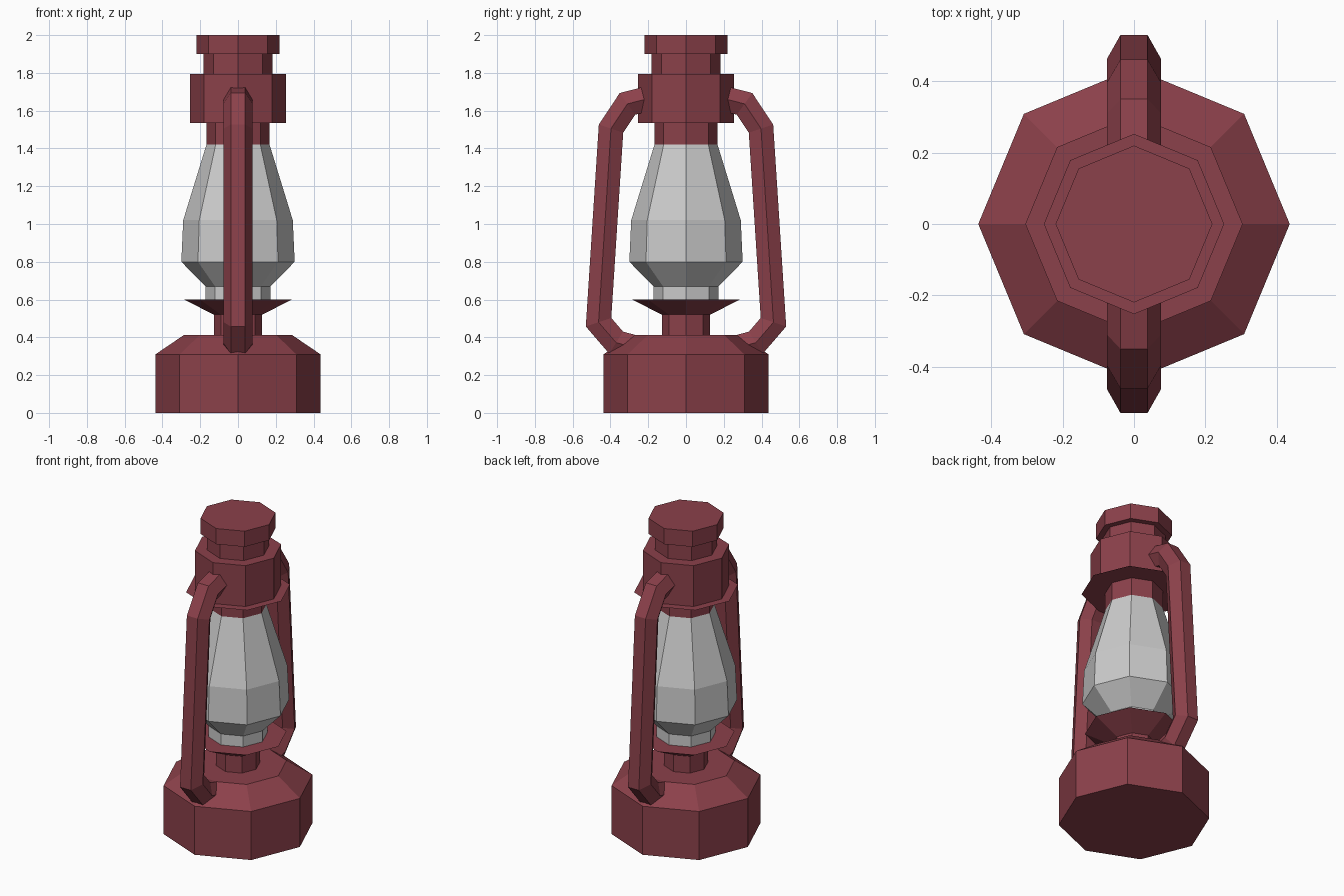
import bpy, bmesh, math
from mathutils import Vector

if "Cube" in bpy.data.objects:
    bpy.data.objects.remove(bpy.data.objects["Cube"])

red = bpy.data.materials.new("red_enamel")
red.diffuse_color = (0.26, 0.052, 0.069, 1)
red.use_nodes = True
red.node_tree.nodes["Principled BSDF"].inputs["Base Color"].default_value = red.diffuse_color


def skin(name, rings, mat=None, capped=True):
    """Join rings of equal point count into a flat-shaded surface."""
    bm = bmesh.new()
    loops = [[bm.verts.new(p) for p in ring] for ring in rings]
    n = len(loops[0])
    for a, b in zip(loops, loops[1:]):
        for i in range(n):
            j = (i + 1) % n
            bm.faces.new((a[i], a[j], b[j], b[i]))
    if capped:
        bm.faces.new(loops[0][::-1])
        bm.faces.new(loops[-1])
        bmesh.ops.recalc_face_normals(bm, faces=bm.faces)
    mesh = bpy.data.meshes.new(name)
    bm.to_mesh(mesh)
    bm.free()
    if mat:
        mesh.materials.append(mat)
    obj = bpy.data.objects.new(name, mesh)
    bpy.context.collection.objects.link(obj)
    return obj


def lathe(name, profile, mat=None, sides=8, capped=True):
    """Turn a (radius, z) profile into an eight-sided form."""
    angles = [math.tau * i / sides for i in range(sides)]
    skin(name, [[(r * math.cos(a), r * math.sin(a), z) for a in angles]
                for r, z in profile], mat, capped)


def tube(name, path, radius, side, mat):
    """Sweep a hexagon along a (y, z) path with mitred bends."""
    pts = [Vector((y * side, z)) for y, z in path]
    rings = []
    for i, p in enumerate(pts):
        d0 = (p - pts[max(i - 1, 0)]).normalized()
        d1 = (pts[min(i + 1, len(pts) - 1)] - p).normalized()
        tangent = (d0 + d1).normalized()
        normal = Vector((-tangent.y, tangent.x))
        normal /= normal.dot(Vector((-d1.y, d1.x)) if d1.length else Vector((-d0.y, d0.x)))
        ring = []
        for k in range(6):
            a = math.tau * k / 6
            q = p + normal * radius * math.sin(a)
            ring.append((radius * math.cos(a), q.x, q.y))
        rings.append(ring)
    skin(name, rings, mat)


# Fuel tank
lathe("fuel_tank", [(0.437, 0), (0.437, 0.31), (0.285, 0.413)], red)
# Burner stem flaring into the globe plate
lathe("burner", [(0.128, 0.40), (0.128, 0.52), (0.285, 0.60)], red)
# Glass globe
lathe("glass_globe", [(0.172, 0.60), (0.172, 0.67), (0.30, 0.80),
                      (0.29, 1.02), (0.167, 1.42)])
# Chimney collar, hood and cap
lathe("chimney_hood", [(0.167, 1.42), (0.167, 1.534), (0.253, 1.534),
                       (0.253, 1.795), (0.183, 1.795), (0.183, 1.90),
                       (0.22, 1.90), (0.22, 2.0)], red)
# Sheet brim around the foot of the hood
lathe("hood_brim", [(0.305, 1.534), (0.253, 1.534)], red, capped=False)
# Side frame tubes, front and back
frame = [(0.205, 1.663), (0.31, 1.636), (0.397, 1.505),
         (0.463, 0.48), (0.37, 0.372), (0.27, 0.345)]
for side, label in ((-1, "front"), (1, "back")):
    tube(label + "_frame_tube", frame, 0.076, side, red)
